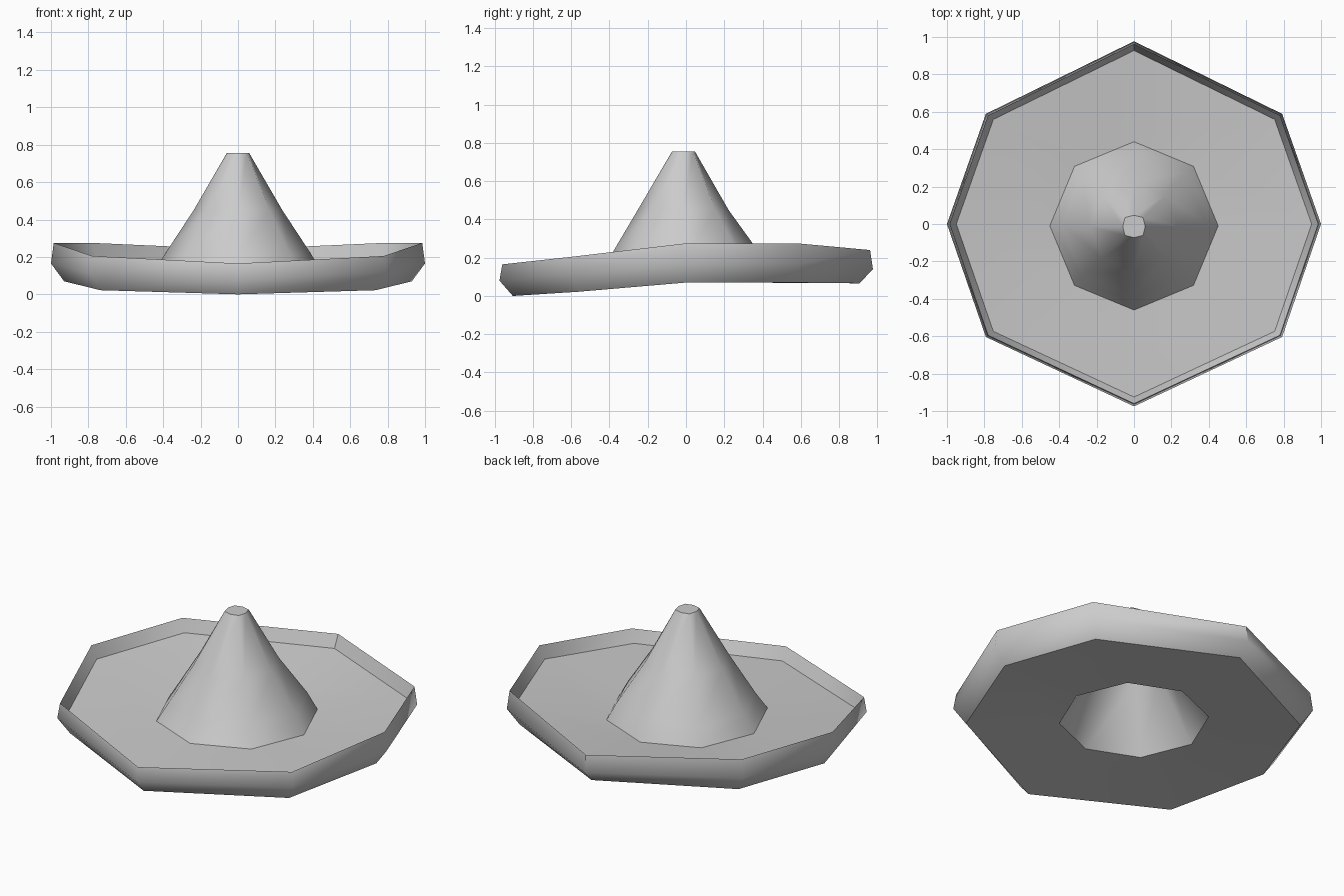
import bpy, bmesh, math

if "Cube" in bpy.data.objects:
    bpy.data.objects.remove(bpy.data.objects["Cube"])


def octagon(r, cy, z, diag=1.0):
    """Ring with a corner facing the front; diag scales the four diagonal corners."""
    pts = []
    for i in range(8):
        k = r * (diag if i % 2 else 1)
        pts.append((k * math.sin(i * math.pi / 4), cy - k * math.cos(i * math.pi / 4), z))
    return pts


def rim_ring(out, zs):
    """Brim outline moved outwards by 'out', with heights from front to back."""
    half = [(0, -0.96), (0.78, -0.595), (0.985, 0), (0.78, 0.58), (0, 0.962)]
    pts = []
    for (x, y), z in zip(half, zs):
        k = 1 + out / math.hypot(x, y)
        pts.append((x * k, y * k, z))
    return pts + [(-x, y, z) for x, y, z in pts[3:0:-1]]


def loft(name, rings, cap=False, angle=58):
    """Skin neighbouring rings; optionally close the last one."""
    bm = bmesh.new()
    loops = [[bm.verts.new(p) for p in ring] for ring in rings]
    for a, b in zip(loops, loops[1:]):
        for i in range(8):
            j = (i + 1) % 8
            bm.faces.new((a[i], a[j], b[j], b[i]))
    if cap:
        bm.faces.new(loops[-1])
    mesh = bpy.data.meshes.new(name)
    bm.to_mesh(mesh)
    bm.free()
    obj = bpy.data.objects.new(name, mesh)
    bpy.context.collection.objects.link(obj)
    bpy.ops.object.select_all(action='DESELECT')
    obj.select_set(True)
    bpy.context.view_layer.objects.active = obj
    bpy.ops.object.shade_smooth_by_angle(angle=math.radians(angle))


top_z = [0.165, 0.205, 0.275, 0.275, 0.24]
mid_z = [0.08, 0.115, 0.165, 0.165, 0.14]
low_z = [0.0, 0.022, 0.07, 0.07, 0.066]
base = octagon(0.45, -0.01, 0.118)
hole = octagon(0.413, 0, 0.07)

# Upturned brim: underside, slanted outer wall, lip, inner wall, dished top
loft("brim", [hole, rim_ring(-0.055, low_z), rim_ring(0.015, mid_z),
              rim_ring(0, top_z), rim_ring(-0.035, [z - 0.075 for z in top_z]),
              base], angle=49)

# Tapered crown, outer skin
loft("crown", [base, octagon(0.388, 0.0, 0.22), octagon(0.237, -0.015, 0.45),
               octagon(0.06, -0.013, 0.755, 1.13)], True)

# Hollow inside of the crown (rings reversed so it faces inwards)
inner = [hole, octagon(0.19, -0.015, 0.43), octagon(0.03, -0.015, 0.70)]
loft("crown_lining", [r[::-1] for r in inner], True)
